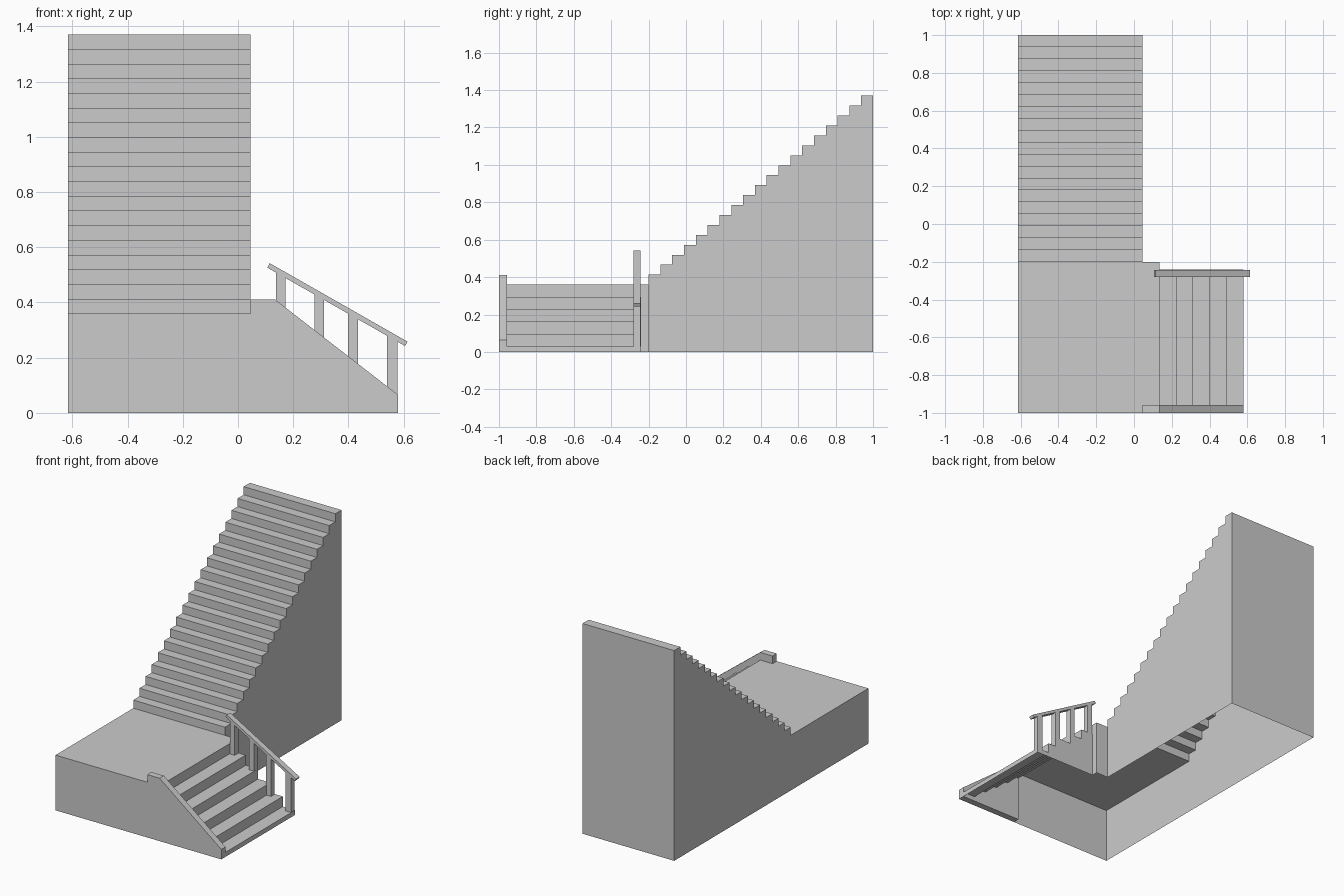
import bpy, bmesh

if "Cube" in bpy.data.objects:
    bpy.data.objects.remove(bpy.data.objects["Cube"])


def finish(name, bm):
    bmesh.ops.remove_doubles(bm, verts=bm.verts, dist=1e-5)
    bmesh.ops.recalc_face_normals(bm, faces=bm.faces)
    mesh = bpy.data.meshes.new(name)
    bm.to_mesh(mesh)
    bm.free()
    bpy.context.collection.objects.link(bpy.data.objects.new(name, mesh))


def prism(name, pts, axis, a, b, skip=(), caps=(True, True)):
    """Extrude a profile along x or y; 'skip' lists profile edges left open."""
    bm = bmesh.new()
    place = (lambda p, d: (d, p[0], p[1])) if axis == 'x' else (lambda p, d: (p[0], d, p[1]))
    lo = [bm.verts.new(place(p, a)) for p in pts]
    hi = [bm.verts.new(place(p, b)) for p in pts]
    n = len(pts)
    for i in range(n):
        if i not in skip:
            j = (i + 1) % n
            bm.faces.new((lo[i], lo[j], hi[j], hi[i]))
    if caps[0]:
        bm.faces.new(lo[::-1])
    if caps[1]:
        bm.faces.new(hi)
    finish(name, bm)


LEFT, INNER, EDGE, END = -0.615, 0.046, 0.135, 0.58
LAND = 0.36

# Main flight: 19 steps, hollow with an open underside
N = 19
run, rise = 1.2 / N, (1.37 - LAND) / N
pts = [(-0.2, LAND)]
for i in range(N):
    y, z = -0.2 + i * run, LAND + (i + 1) * rise
    pts += [(y, z), (y + run, z)]
pts += [(1.0, 0), (-0.2, 0)]
n = len(pts)
prism("main_flight", pts, 'x', LEFT, INNER, skip=(n - 2, n - 1))

# Landing: hollow platform made of a top and outer walls
bm = bmesh.new()
outline = [(LEFT, -0.2), (LEFT, -1), (EDGE, -1), (EDGE, -0.24), (EDGE, -0.2), (INNER, -0.2)]
top = [bm.verts.new((x, y, LAND)) for x, y in outline]
low = [bm.verts.new((x, y, 0)) for x, y in outline]
bm.faces.new(top)
for i in (0, 1, 3, 4):
    bm.faces.new((low[i], low[i + 1], top[i + 1], top[i]))
finish("landing", bm)

# Side flight: five lower steps going down to the right
M = 5
srun, srise = (END - EDGE) / M, 0.33 / M
pts = [(EDGE, LAND)]
for i in range(M):
    x, z = EDGE + i * srun, LAND - (i + 1) * srise
    pts += [(x, z), (x + srun, z)]
pts += [(END, 0), (EDGE, 0)]
n = len(pts)
prism("side_flight", pts, 'y', -0.957, -0.24, skip=(n - 2, n - 1), caps=(False, True))

# Sloped solid parapet along the front of the side flight
prism("front_parapet", [(INNER, LAND), (INNER, 0.41), (EDGE, 0.41), (END, 0.065),
                        (END, 0), (EDGE, 0), (EDGE, LAND)], 'y', -1, -0.957)

# Handrail on the far side
prism("handrail", [(0.115, 0.542), (0.106, 0.526), (0.605, 0.242), (0.614, 0.258)],
      'y', -0.28, -0.243)


def rail_z(x):
    return 0.53 - (x - 0.106) * 0.284 / 0.499


# Posts standing on the treads
for k, (x0, x1) in enumerate([(0.138, 0.172), (0.277, 0.312), (0.398, 0.434), (0.54, 0.578)]):
    step = min(M - 1, int((x1 - EDGE) / srun))
    z = LAND - (step + 1) * srise
    prism(f"handrail_post_{k + 1}", [(x0, z), (x1, z), (x1, rail_z(x1)), (x0, rail_z(x0))],
          'y', -0.28, -0.243)
